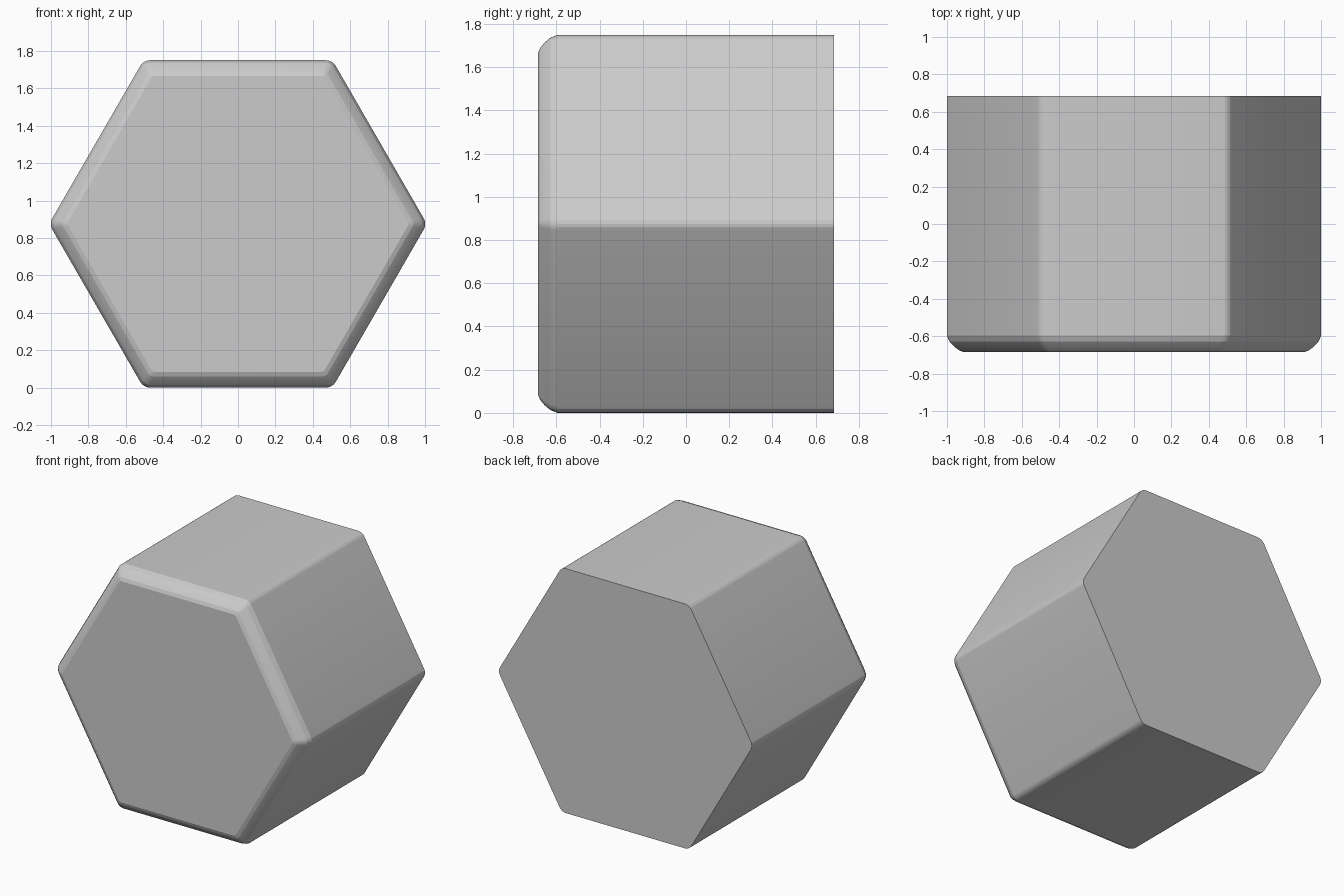
import bpy, bmesh, math

if "Cube" in bpy.data.objects:
    bpy.data.objects.remove(bpy.data.objects["Cube"])

APOTHEM, HALF_DEPTH, ROUND = 0.875, 0.685, 0.06
ARC_STEPS = 4


def hex_ring(bm, y, inset, radius):
    """Hexagon outline with rounded corners, points on the x axis."""
    centre_r = (APOTHEM - inset - radius) / math.cos(math.pi / 6)
    verts = []
    for k in range(6):
        a = k * math.pi / 3
        for i in range(ARC_STEPS + 1):
            t = a + math.pi / 3 * (i / ARC_STEPS - 0.5)
            verts.append(bm.verts.new((
                centre_r * math.cos(a) + radius * math.cos(t), y,
                APOTHEM + centre_r * math.sin(a) + radius * math.sin(t))))
    return verts


bm = bmesh.new()
# Softened chamfer at the front, straight cut at the back: (y, inset)
profile = [(-HALF_DEPTH, 0.083), (-0.675, 0.060), (-0.655, 0.036),
           (-0.628, 0.013), (-0.595, 0.0), (HALF_DEPTH, 0.0)]
rings = [hex_ring(bm, y, d, ROUND - 0.45 * d) for y, d in profile]
for a, b in zip(rings, rings[1:]):
    for i in range(len(a)):
        j = (i + 1) % len(a)
        bm.faces.new((a[i], a[j], b[j], b[i]))
bm.faces.new(rings[0])
bm.faces.new(rings[-1])
bmesh.ops.recalc_face_normals(bm, faces=bm.faces)

mesh = bpy.data.meshes.new("hexagonal_block")
bm.to_mesh(mesh)
bm.free()
block = bpy.data.objects.new("hexagonal_block", mesh)
bpy.context.collection.objects.link(block)
bpy.context.view_layer.objects.active = block
block.select_set(True)
bpy.ops.object.shade_smooth_by_angle(angle=math.radians(14))
